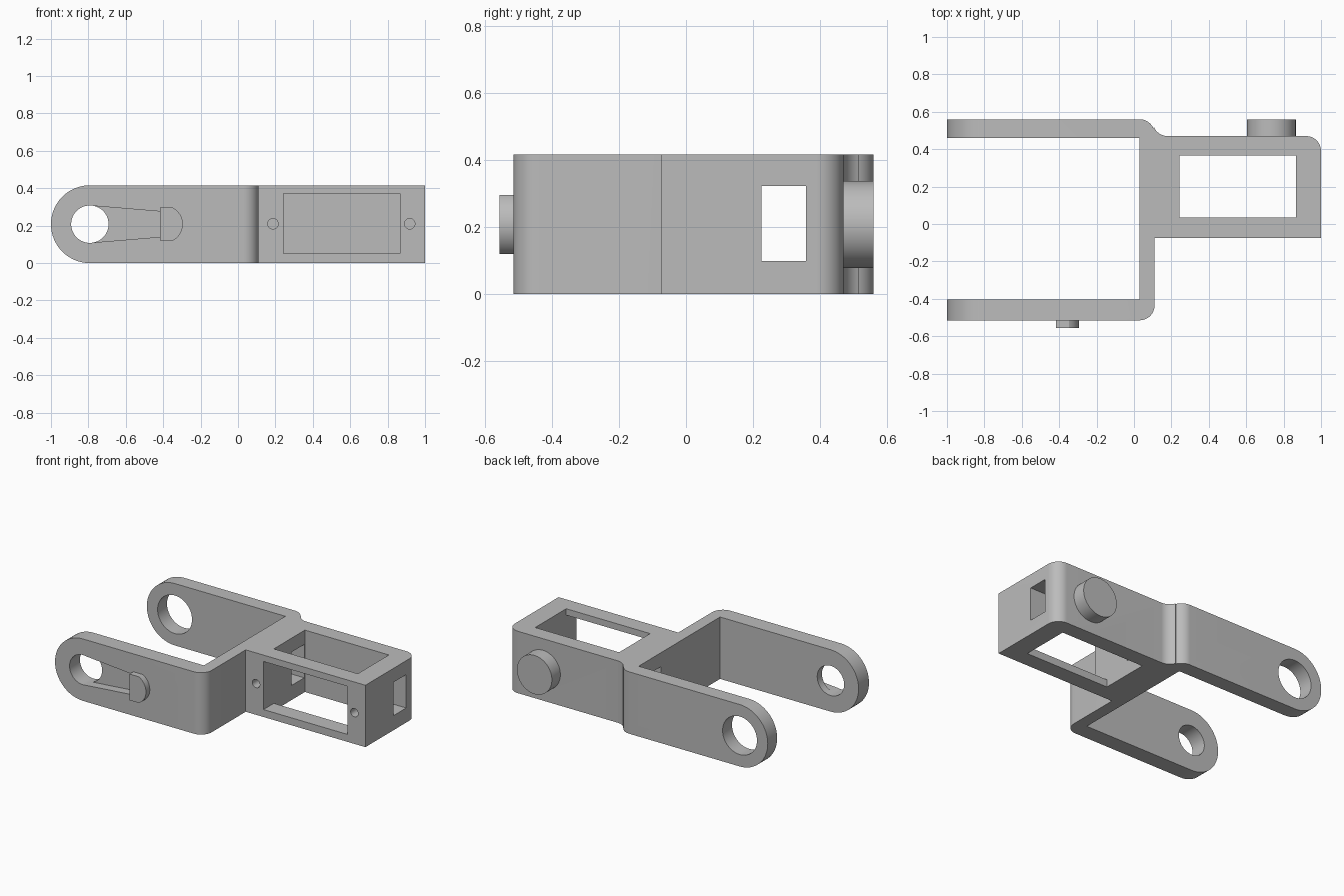
import bpy, bmesh
from math import cos, sin, radians
from mathutils import Vector

cube = bpy.data.objects.get("Cube")
if cube:
    bpy.data.objects.remove(cube, do_unlink=True)

H = 0.416
MID = H / 2
PIVOT_X = -0.792

grey = bpy.data.materials.new("plain grey")
grey.use_nodes = True
colour = (0.5, 0.5, 0.5, 1)
grey.diffuse_color = colour
grey.node_tree.nodes["Principled BSDF"].inputs["Base Color"].default_value = colour


def arc(cx, cy, r, start, end, steps=12):
    angles = [radians(start + (end - start) * i / steps) for i in range(steps + 1)]
    return [(cx + r * cos(a), cy + r * sin(a)) for a in angles]


def circle(cx, cy, r, steps=64):
    return arc(cx, cy, r, 0, 360, steps)[:-1]


def prism(name, points, axis, low, high):
    """Extrude a flat outline along an axis between two heights."""
    place = {"x": lambda a, b, c: (c, a, b),
             "y": lambda a, b, c: (a, c, b),
             "z": lambda a, b, c: (a, b, c)}[axis]
    bm = bmesh.new()
    face = bm.faces.new([bm.verts.new(place(a, b, low)) for a, b in points])
    out = bmesh.ops.extrude_face_region(bm, geom=[face])
    verts = [g for g in out["geom"] if isinstance(g, bmesh.types.BMVert)]
    bmesh.ops.translate(bm, verts=verts, vec=Vector(place(0, 0, high - low)))
    bmesh.ops.recalc_face_normals(bm, faces=bm.faces)
    mesh = bpy.data.meshes.new(name)
    bm.to_mesh(mesh)
    bm.free()
    mesh.materials.append(grey)
    obj = bpy.data.objects.new(name, mesh)
    bpy.context.collection.objects.link(obj)
    return obj


def rect(a0, a1, b0, b1):
    return [(a0, b0), (a1, b0), (a1, b1), (a0, b1)]


def boolean(target, tool, operation="DIFFERENCE"):
    """Apply a boolean and discard the tool."""
    mod = target.modifiers.new("shape", "BOOLEAN")
    mod.object, mod.operation, mod.solver = tool, operation, "EXACT"
    bpy.context.view_layer.update()
    graph = bpy.context.evaluated_depsgraph_get()
    mesh = bpy.data.meshes.new_from_object(target.evaluated_get(graph))
    target.modifiers.clear()
    target.data = mesh
    bpy.data.objects.remove(tool, do_unlink=True)


# Plan outline: fork arms, cross wall and servo box in one piece
plan = [(-1, -0.515)]
plan += arc(0.03, -0.435, 0.08, -90, 0)
plan += [(0.11, -0.075), (1, -0.075)]
plan += arc(0.92, 0.39, 0.08, 0, 90)
plan += arc(0.18, 0.55, 0.08, 270, 205)
plan += arc(0.03, 0.48, 0.08, 25, 90)
plan += [(-1, 0.56), (-1, 0.46), (0.03, 0.46), (0.03, -0.405), (-1, -0.405)]
body = prism("fork_bracket", plan, "z", 0, H)

# Round the arm ends
side = [(1.2, 0), (1.2, H)] + arc(PIVOT_X, MID, MID, 90, 270, 32)
boolean(body, prism("arm_rounding", side, "y", -1, 1), "INTERSECT")

# Pivot holes in the two arms
boolean(body, prism("front_pivot_cut", circle(PIVOT_X, MID, 0.1), "y", -0.6, -0.3))
boolean(body, prism("back_pivot_cut", circle(PIVOT_X, MID, 0.128), "y", 0.4, 0.6))

# Tapered horn recess on the front arm
taper = [(PIVOT_X + 0.01, MID - 0.0985), (-0.38, MID - 0.065),
         (-0.38, MID + 0.065), (PIVOT_X + 0.01, MID + 0.0985)]
boolean(body, prism("horn_recess_cut", taper, "y", -0.6, -0.455))

# Box openings: vertical well, front window and lengthwise cable slot
boolean(body, prism("well_cut", rect(0.242, 0.866, 0.035, 0.365), "z", -0.1, 0.6))
boolean(body, prism("window_cut", rect(0.242, 0.866, 0.05, 0.373), "y", -0.2, 0.2))
boolean(body, prism("slot_cut", rect(0.225, 0.358, 0.098, 0.322), "x", -0.1, 1.1))

# Screw holes beside the window
for x in (0.187, 0.918):
    boolean(body, prism("screw_cut", circle(x, MID + 0.002, 0.028, 24), "y", -0.2, 0.06))

# Catch at the end of the recess
half = 0.088
catch = prism("horn_catch",
              [(-0.418, MID - half)] + arc(-0.395, MID, 0.1, -61.6, 61.6, 16)
              + [(-0.418, MID + half)], "y", -0.556, -0.45)

# Round pivot boss on the back of the box
boss = prism("back_pivot_boss", circle(0.735, MID, 0.13), "y", 0.46, 0.56)

# Smooth the curved walls, keep the edges sharp
for obj in (body, catch, boss):
    bpy.ops.object.select_all(action="DESELECT")
    obj.select_set(True)
    bpy.context.view_layer.objects.active = obj
    bpy.ops.object.shade_smooth_by_angle(angle=radians(30))
